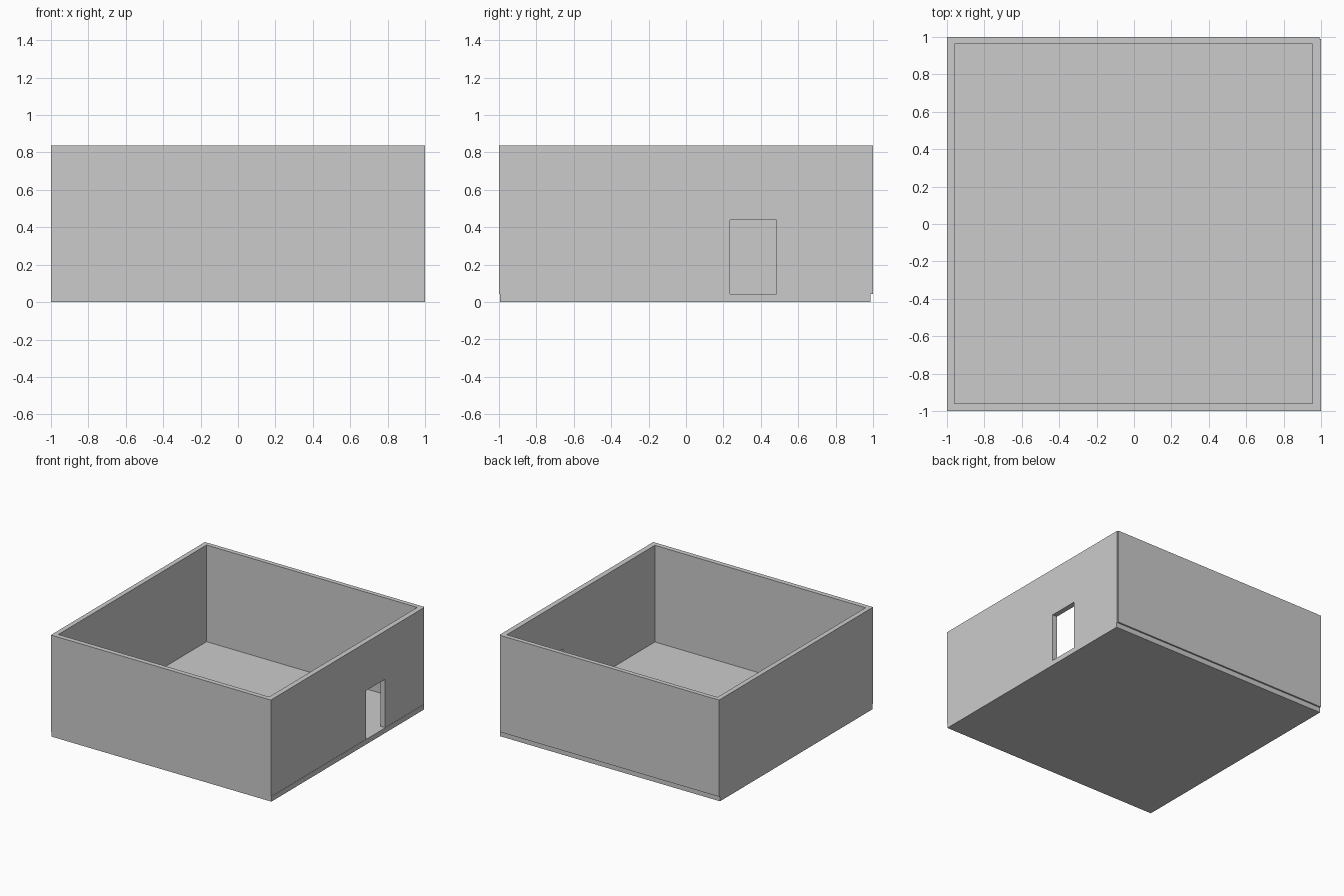
import bpy
import bmesh

if "Cube" in bpy.data.objects:
    bpy.data.objects.remove(bpy.data.objects["Cube"])

FLOOR = 0.042   # floor thickness
TOP = 0.836     # top of the walls


def prism(name, profile, offset):
    """Extrude a flat profile (list of 3D points) by an offset vector."""
    bm = bmesh.new()
    face = bm.faces.new([bm.verts.new(p) for p in profile])
    new = bmesh.ops.extrude_face_region(bm, geom=[face])["geom"]
    verts = [g for g in new if isinstance(g, bmesh.types.BMVert)]
    bmesh.ops.translate(bm, verts=verts, vec=offset)
    bmesh.ops.recalc_face_normals(bm, faces=bm.faces[:])
    mesh = bpy.data.meshes.new(name)
    bm.to_mesh(mesh)
    bm.free()
    obj = bpy.data.objects.new(name, mesh)
    bpy.context.collection.objects.link(obj)
    return obj


def slab(name, x0, x1, y0, y1, z0, z1):
    return prism(name, [(x0, y0, z0), (x1, y0, z0), (x1, y1, z0), (x0, y1, z0)],
                 (0, 0, z1 - z0))


# Floor plate
slab("floor", -1, 1, -0.995, 0.987, 0, FLOOR)

# Plain walls, butt-jointed at the corners
slab("left_wall", -1, -0.96, -1, 0.998, FLOOR, TOP)
slab("front_wall", -0.96, 0.998, -1, -0.96, FLOOR, TOP)
slab("back_wall", -0.96, 0.992, 0.963, 1, FLOOR, TOP)

# Right wall: one outline that steps around the doorway
D0, D1, LINTEL = 0.235, 0.485, 0.44
outline = [(-0.96, FLOOR), (D0, FLOOR), (D0, LINTEL), (D1, LINTEL),
           (D1, FLOOR), (0.989, FLOOR), (0.989, TOP), (-0.96, TOP)]
prism("right_wall", [(0.955, y, z) for y, z in outline], (0.043, 0, 0))
